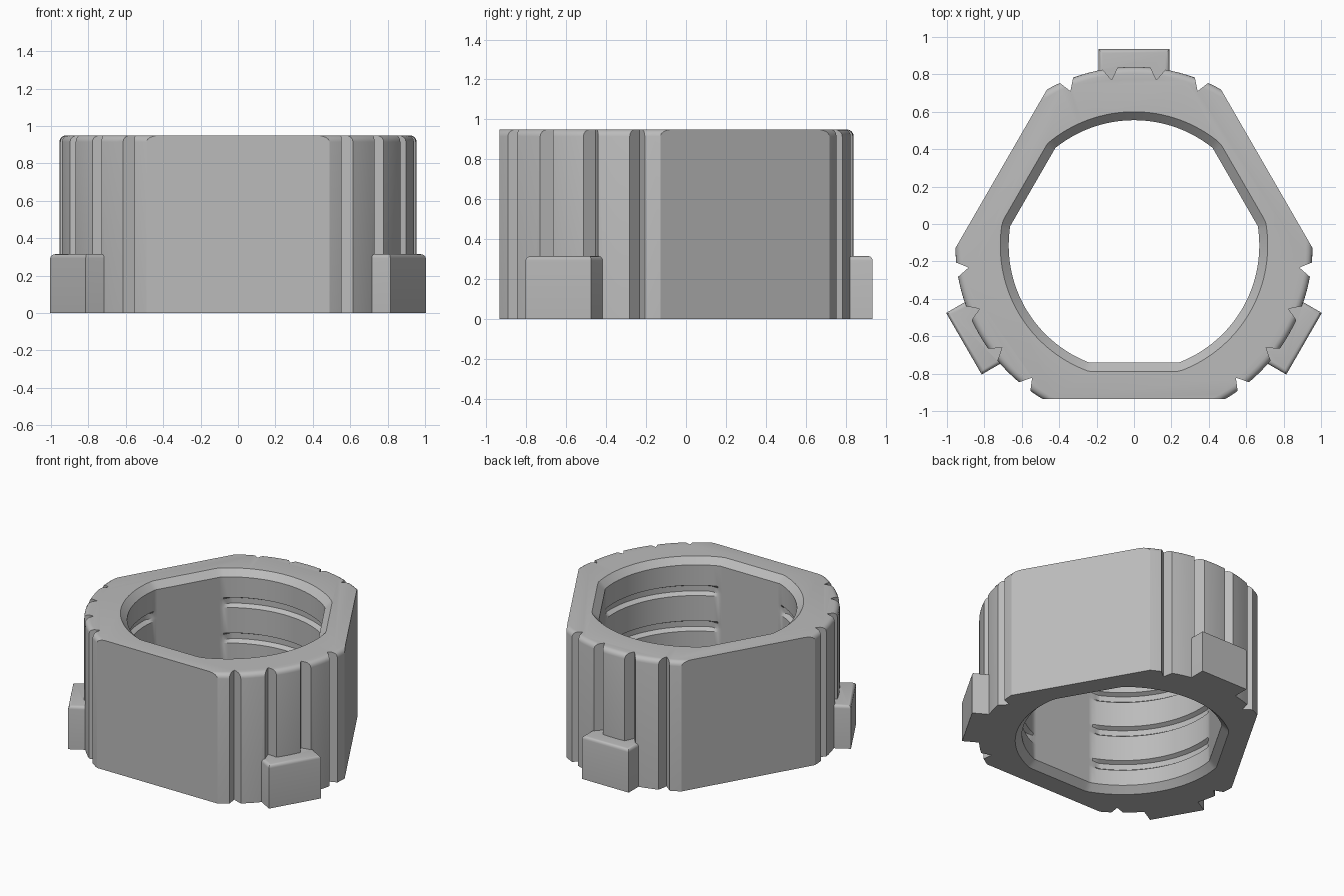
import bpy, bmesh
from math import radians, degrees, cos, acos, pi
from mathutils import Matrix, Vector

if "Cube" in bpy.data.objects:
    bpy.data.objects.remove(bpy.data.objects["Cube"], do_unlink=True)

CENTRE = Matrix.Translation((0, -0.115, 0))
HEIGHT, OUTER_R, FLAT = 0.95, 0.955, 0.82
BORE_R, BORE_FLAT = 0.67, 0.625

grey = bpy.data.materials.new("plain grey")
grey.use_nodes = True
grey.diffuse_color = (0.5, 0.5, 0.5, 1)
grey.node_tree.nodes["Principled BSDF"].inputs["Base Color"].default_value = grey.diffuse_color


def finish(bm, name, angle=0):
    """Turn a bmesh into an object, rotated about the nut axis."""
    bmesh.ops.recalc_face_normals(bm, faces=bm.faces)
    bm.transform(CENTRE @ Matrix.Rotation(radians(angle), 4, "Z"))
    mesh = bpy.data.meshes.new(name)
    bm.to_mesh(mesh)
    bm.free()
    mesh.materials.append(grey)
    obj = bpy.data.objects.new(name, mesh)
    bpy.context.collection.objects.link(obj)
    return obj


def round_top(bm, z, radius):
    top = [e for e in bm.edges if all(abs(v.co.z - z) < 1e-4 for v in e.verts)]
    bmesh.ops.bevel(bm, geom=top, offset=radius, segments=4, profile=0.5, affect="EDGES")


def prism(points, z0, z1):
    bm = bmesh.new()
    face = bm.faces.new([bm.verts.new((x, y, z0)) for x, y in points])
    new = bmesh.ops.extrude_face_region(bm, geom=[face])["geom"]
    bmesh.ops.translate(bm, vec=(0, 0, z1 - z0),
                        verts=[g for g in new if isinstance(g, bmesh.types.BMVert)])
    bmesh.ops.recalc_face_normals(bm, faces=bm.faces)
    return bm


def combine(target, other, operation):
    mod = target.modifiers.new("combine", "BOOLEAN")
    mod.operation, mod.object, mod.solver = operation, other, "EXACT"
    bpy.context.view_layer.objects.active = target
    bpy.ops.object.modifier_apply(modifier=mod.name)
    bpy.data.objects.remove(other, do_unlink=True)


# Round body with a softened top rim, trimmed by three flats
bm = bmesh.new()
bmesh.ops.create_cone(bm, cap_ends=True, segments=144, radius1=OUTER_R, radius2=OUTER_R,
                      depth=HEIGHT, matrix=Matrix.Translation((0, 0, HEIGHT / 2)))
round_top(bm, HEIGHT, 0.035)
for a in (-90, 30, 150):
    n = Matrix.Rotation(radians(a), 3, "Z") @ Vector((1, 0, 0))
    cut = bmesh.ops.bisect_plane(bm, geom=bm.verts[:] + bm.edges[:] + bm.faces[:],
                                 plane_co=n * FLAT, plane_no=n, clear_outer=True)
    rim = [g for g in cut["geom_cut"] if isinstance(g, bmesh.types.BMEdge)]
    bmesh.ops.contextual_create(bm, geom=rim)
body = finish(bm, "nut_body")

# Four V grooves on every rounded side, then a low tab across the middle
inner_v = [(0.12, 0.885), (0.084, 0.96), (0.08, 1.0), (0.22, 1.0)]
outer_v = [(0.34, 0.825), (0.315, 0.95), (0.5, 0.95)]
for a in (0, 120, 240):
    for side in (1, -1):
        for shape in (inner_v, outer_v):
            pts = [(x * side, y) for x, y in shape]
            combine(body, finish(prism(pts, -0.1, 1.1), "groove_cutter", a), "DIFFERENCE")
    bm = prism([(-0.19, 0.85), (0.19, 0.85), (0.19, 1.05), (-0.19, 1.05)], 0, 0.315)
    round_top(bm, 0.315, 0.022)
    combine(body, finish(bm, "tab", a), "UNION")

# Bore outline: circle clipped by three flats
corners = [degrees(acos(f / r)) for f, r in
           ((BORE_FLAT, BORE_R), (BORE_FLAT, 0.70), (0.675, 0.715))]
local = sorted(set([-60 + 2.5 * i for i in range(48)] + corners + [-c for c in corners]))

# Bore levels: chamfers at both ends, thread channels between
levels = [(-0.02, 0.735, 0.695), (0.045, BORE_R, BORE_FLAT)]
for z in (0.20, 0.46, 0.72):
    levels += [(z - 0.04, BORE_R, BORE_FLAT), (z - 0.02, 0.70, BORE_FLAT),
               (z + 0.02, 0.70, BORE_FLAT), (z + 0.035, BORE_R, BORE_FLAT)]
levels += [(HEIGHT - 0.045, BORE_R, BORE_FLAT), (HEIGHT + 0.02, 0.735, 0.695)]

bm = bmesh.new()
rings = []
for z, r, flat in levels:
    ring = []
    for base in (-90, 30, 150):
        for t in local:
            d = min(r, flat / cos(radians(t)))
            p = Matrix.Rotation(radians(base + t), 3, "Z") @ Vector((d, 0, z))
            ring.append(bm.verts.new(p))
    rings.append(ring)
for low, high in zip(rings, rings[1:]):
    for i in range(len(low)):
        j = (i + 1) % len(low)
        bm.faces.new((low[i], low[j], high[j], high[i]))
bm.faces.new(rings[0])
bm.faces.new(rings[-1])
combine(body, finish(bm, "bore_cutter"), "DIFFERENCE")

# Smooth curved faces, keep machined edges crisp
bpy.ops.object.select_all(action="DESELECT")
body.select_set(True)
bpy.context.view_layer.objects.active = body
bpy.ops.object.shade_smooth_by_angle(angle=radians(28))
